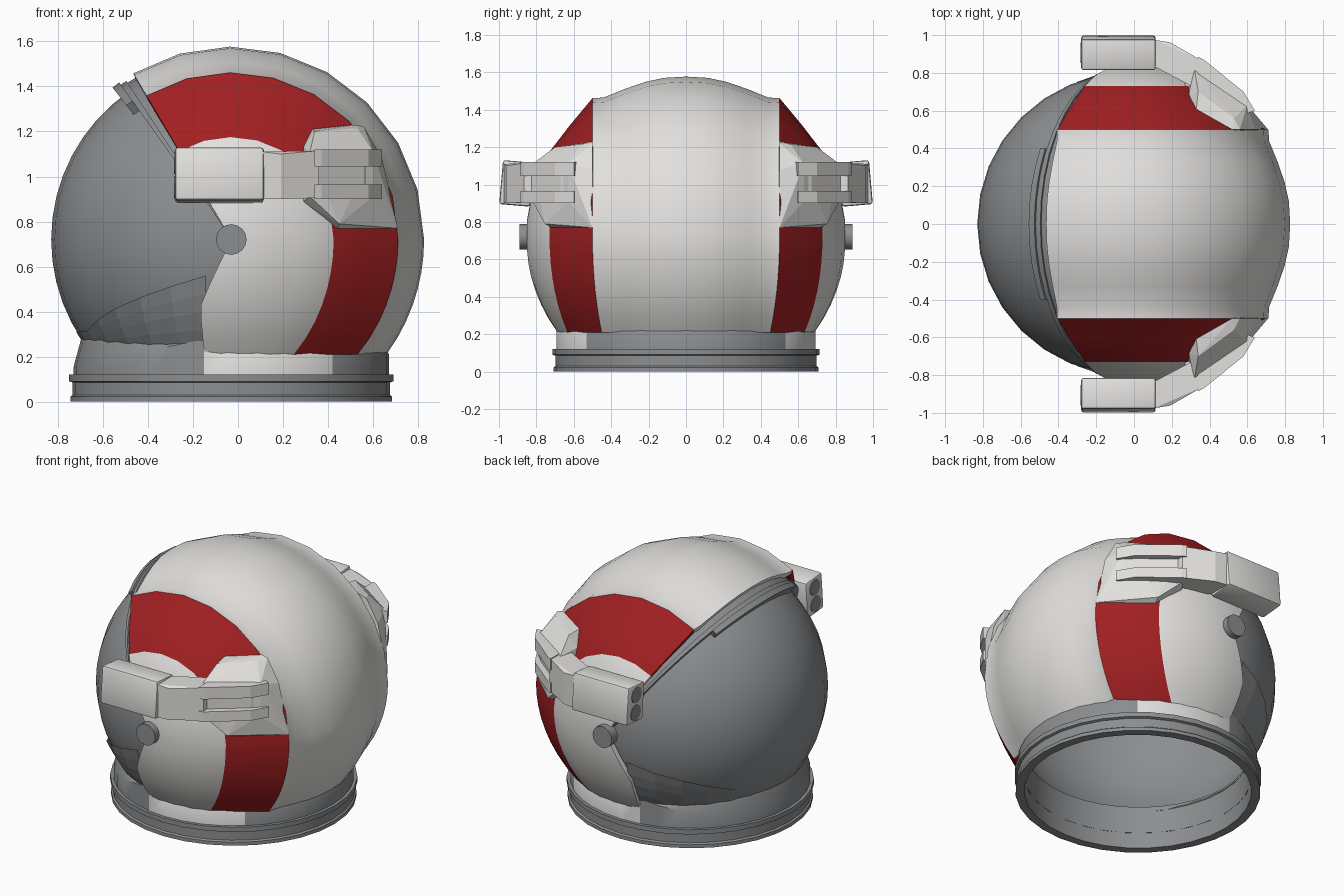
import bpy, bmesh, math
from mathutils import Vector, Matrix
from math import sin, cos, radians, sqrt, atan2, asin, hypot, pi

if "Cube" in bpy.data.objects:
    bpy.data.objects.remove(bpy.data.objects["Cube"])

CX, CZ, R = -0.03, 0.72, 0.86          # centre and radius of the helmet sphere
C = Vector((CX, 0, CZ))


def material(name, col):
    m = bpy.data.materials.new(name)
    m.diffuse_color = (*col, 1)
    m.use_nodes = True
    m.node_tree.nodes["Principled BSDF"].inputs["Base Color"].default_value = m.diffuse_color
    return m


WHITE = material("warm_white", (0.76, 0.75, 0.73))
GRAY = material("mid_gray", (0.26, 0.27, 0.28))
RED = material("deep_red", (0.36, 0.014, 0.016))


def finish(name, bm, mats, smooth=30, is_open=False):
    bmesh.ops.remove_doubles(bm, verts=bm.verts, dist=0.0005)
    bmesh.ops.recalc_face_normals(bm, faces=bm.faces)
    if is_open and sum(f.normal.dot(f.calc_center_median() - C) for f in bm.faces) < 0:
        bmesh.ops.reverse_faces(bm, faces=bm.faces)
    me = bpy.data.meshes.new(name)
    for f in bm.faces:
        f.smooth = smooth > 0
    bm.to_mesh(me)
    bm.free()
    for m in mats:
        me.materials.append(m)
    if smooth:
        me.set_sharp_from_angle(angle=radians(smooth))
    ob = bpy.data.objects.new(name, me)
    bpy.context.collection.objects.link(ob)
    return ob


def grid(name, rows, mats, rule=None, wrap_rows=False, wrap_cols=False, caps=False, smooth=30, is_open=False):
    """Skin a list of point rows; rule(row, column) picks the material."""
    bm = bmesh.new()
    vs = [[bm.verts.new(p) for p in r] for r in rows]
    n, k = len(rows), len(rows[0])
    for i in range(n if wrap_rows else n - 1):
        for j in range(k if wrap_cols else k - 1):
            i2, j2 = (i + 1) % n, (j + 1) % k
            f = bm.faces.new((vs[i][j], vs[i][j2], vs[i2][j2], vs[i2][j]))
            f.material_index = rule(i, j) if rule else 0
    if caps:
        bm.faces.new(vs[0])
        bm.faces.new(vs[-1])
    return finish(name, bm, mats, smooth, is_open)


def hull(name, pts, mat):
    bm = bmesh.new()
    for p in pts:
        bm.verts.new(p)
    r = bmesh.ops.convex_hull(bm, input=bm.verts)
    junk = {g for g in r["geom_interior"] + r["geom_unused"] if isinstance(g, bmesh.types.BMVert)}
    bmesh.ops.delete(bm, geom=list(junk), context='VERTS')
    bmesh.ops.dissolve_limit(bm, angle_limit=radians(2), verts=bm.verts, edges=bm.edges)
    return finish(name, bm, [mat], 0)


def disc(name, centre, axis, radius, depth, mat, sides=16):
    bm = bmesh.new()
    rot = Vector((0, 0, 1)).rotation_difference(Vector(axis)).to_matrix().to_4x4()
    bmesh.ops.create_cone(bm, cap_ends=True, segments=sides, radius1=radius, radius2=radius,
                          depth=depth, matrix=Matrix.Translation(centre) @ rot)
    return finish(name, bm, [mat])


# Visor globe, open at the neck
rows = []
for i in range(19):
    z = CZ + 0.8 * cos(radians(124.5 * i / 18))
    r = sqrt(max(0, 0.64 - (z - CZ) ** 2))
    rows.append([(CX + r * cos(2 * pi * j / 32), r * sin(2 * pi * j / 32), z) for j in range(32)])
grid("visor_globe", rows, [GRAY], wrap_cols=True, is_open=True)

# Outer shell: section swept about the side-to-side axis, then drawn in to the neck
half = [(0.12, 0.85), (0.22, 0.828), (0.33, 0.79), (0.44, 0.745), (0.5, 0.742),
        (0.62, 0.598), (0.73, 0.455), (0.79, 0.335), (0.83, 0.2), (0.85, 0.09), (0.85, 0.0)]
prof = [(-y, r) for y, r in reversed(half)] + [(0, 0.857)] + half
rows = []
for i in range(9):
    a = radians(120.5 * (1 - i / 8))
    rows.append([(CX + r * cos(a), y, CZ + r * sin(a)) for y, r in prof])
red0 = asin(0.73 / R)
for i in range(1, 8):
    z = CZ - 0.51 * i / 7
    ratio = sqrt(R * R - (z - CZ) ** 2) / R
    red = asin(min(1, 0.73 * ratio ** 0.65 / (R * ratio)))
    end = radians(90 + 10 * min(1, (CZ - z) / 0.3))
    row = []
    for y, r in prof:
        p, rad = atan2(abs(y), r), hypot(y, r) * ratio
        if p <= red0 + 0.01:
            p *= red / red0
        else:
            p = red + (p - red0) / (pi / 2 - red0) * (end - red)
        row.append((CX + rad * cos(p), math.copysign(rad * sin(p), y), z))
    rows.append(row)


def shell_rule(i, j):
    mid = (abs(prof[j][0]) + abs(prof[j + 1][0])) / 2
    return 1 if 0.49 < mid < 0.73 else 0


shell = grid("outer_shell", rows, [WHITE, RED], shell_rule, is_open=True)
mod = shell.modifiers.new("thickness", 'SOLIDIFY')
mod.thickness, mod.offset = 0.035, -1
mod = shell.modifiers.new("hard_edges", 'EDGE_SPLIT')
mod.split_angle = radians(30)


# Layered rim along the front edge of the shell
def rim(name, a0, a1, rad, span, n):
    rows = []
    for i in range(n + 1):
        t = radians(-span + 2 * span * i / n)
        row = []
        for a, r in ((a0, 0.77), (a0, rad), (a1, rad), (a1, 0.77)):
            a = radians(a)
            row.append((CX + r * cos(t) * cos(a), r * sin(t), CZ + r * cos(t) * sin(a)))
        rows.append(row)
    grid(name, rows, [GRAY], wrap_cols=True, caps=True)


rim("visor_rim_inner", 120.4, 123.5, 0.835, 86, 20)
rim("visor_rim_middle", 123.5, 125.5, 0.845, 70, 16)
rim("visor_rim_outer", 125.5, 128, 0.857, 28, 8)


# Neck and collar rings
def lathe(name, pts, mats, rule=None, n=32, tilt=False):
    rows = []
    for r, z in pts:
        row = []
        for j in range(n):
            a = 2 * pi * j / n
            x = CX + r * cos(a)
            zz = min(0.28, 0.16 + (x + 0.71) * 0.21) if tilt and z == 0.21 and x < -0.13 else z
            row.append((x, r * sin(a) * 0.99, zz))
        rows.append(row)
    grid(name, rows, mats, rule, wrap_rows=True, wrap_cols=True)


def neck_rule(i, j):
    a = abs(((j + 0.5) * 360 / 36 + 180) % 360 - 180)
    return 1 if i < 2 and 50 < a < 100 else 0


lathe("neck", [(0.70, 0.1), (0.70, 0.21), (0.668, 0.275), (0.655, 0.27), (0.66, 0.1)],
      [GRAY, WHITE], neck_rule, 36, True)
lathe("collar", [(0.662, 0), (0.715, 0), (0.715, 0.022), (0.705, 0.03), (0.705, 0.085),
                 (0.72, 0.09), (0.72, 0.12), (0.662, 0.12)], [GRAY])

# Faceted jaw panel below the visor
rows = []
for k in range(5):
    row = []
    for j in range(15):
        deg = 98 + 164 * j / 14
        e = min(1, min(deg - 98, 262 - deg) / 60)
        z = 0.24 + (0.32 - 0.25 * e) * k / 4
        r = sqrt((0.832 - 0.03 * e) ** 2 - (z - CZ) ** 2)
        row.append((CX + r * cos(radians(deg)), r * sin(radians(deg)), z))
    rows.append(row)
grid("jaw_panel", rows, [GRAY], smooth=0, is_open=True)

# Side parts, repeated left and right
outline = [(0.29, 0.89), (0.29, 1.13), (0.33, 1.21), (0.52, 1.23), (0.56, 1.22),
           (0.64, 1.08), (0.71, 0.77), (0.44, 0.77)]
bar = [(0.34, 0.885), (0.37, 0.87), (0.58, 0.70), (0.64, 0.60), (0.5, 0.55), (0.34, 0.72)]
channel = [(0.27, 0.88), (0.35, 0.835), (0.56, 0.67), (0.61, 0.59), (0.5, 0.55), (0.27, 0.72)]
for s, side in ((-1, "right"), (1, "left")):
    disc("pivot_knob_" + side, (CX, s * 0.86, CZ), (0, 1, 0), 0.068, 0.06, GRAY)

    # Lamp box with rounded edges and two lenses, tipped slightly inward at the top
    place = Matrix.Translation((-0.0825, s * 0.906, 1.006)) @ Matrix.Rotation(radians(5 * s), 4, 'X')
    bm = bmesh.new()
    bmesh.ops.create_cube(bm, size=1, matrix=place @ Matrix.Diagonal((0.395, 0.166, 0.236, 1)))
    bmesh.ops.bevel(bm, geom=bm.edges[:], offset=0.014, segments=2, profile=0.5, affect='EDGES')
    finish("lamp_box_" + side, bm, [WHITE], 40)
    for z in (-0.055, 0.055):
        disc("lamp_lens_" + side, place @ Vector((-0.198, 0, z)), (1, 0, 0), 0.05, 0.006, GRAY)

    # Mounting plate that hugs the shell
    pts = [(x, s * max(0.5, sqrt(max(0, R * R - (x - CX) ** 2 - (z - CZ) ** 2))), z) for x, z in outline]
    pts += [(x, s * y, z) for x, y in ((0.32, 0.82), (0.6, 0.63)) for z in (0.91, 1.11)]
    pts += [(0.4, s * 0.55, 1.0), (0.62, s * 0.48, 0.85), (0.34, s * 0.70, 1.2),
            (0.53, s * 0.56, 1.215), (0.45, s * 0.755, 0.79)]
    hull("mount_plate_" + side, pts, WHITE)

    # Arm with two bars and a recessed channel between them
    hull("arm_joint_" + side, [(x, s * y, z) for x, y, z0, z1 in
         ((0.105, 0.835, 0.9, 1.11), (0.105, 0.975, 0.9, 1.11), (0.19, 0.962, 0.9, 1.1),
          (0.36, 0.865, 0.905, 1.115), (0.36, 0.70, 0.905, 1.115), (0.2, 0.80, 0.9, 1.1))
         for z in (z0, z1)], WHITE)
    for name, xy, z0, z1 in (("arm_bar_upper_", bar, 1.045, 1.12), ("arm_bar_lower_", bar, 0.9, 0.965),
                             ("arm_channel_", channel, 0.96, 1.05)):
        hull(name + side, [(x, s * y, z) for x, y in xy for z in (z0, z1)], WHITE)
